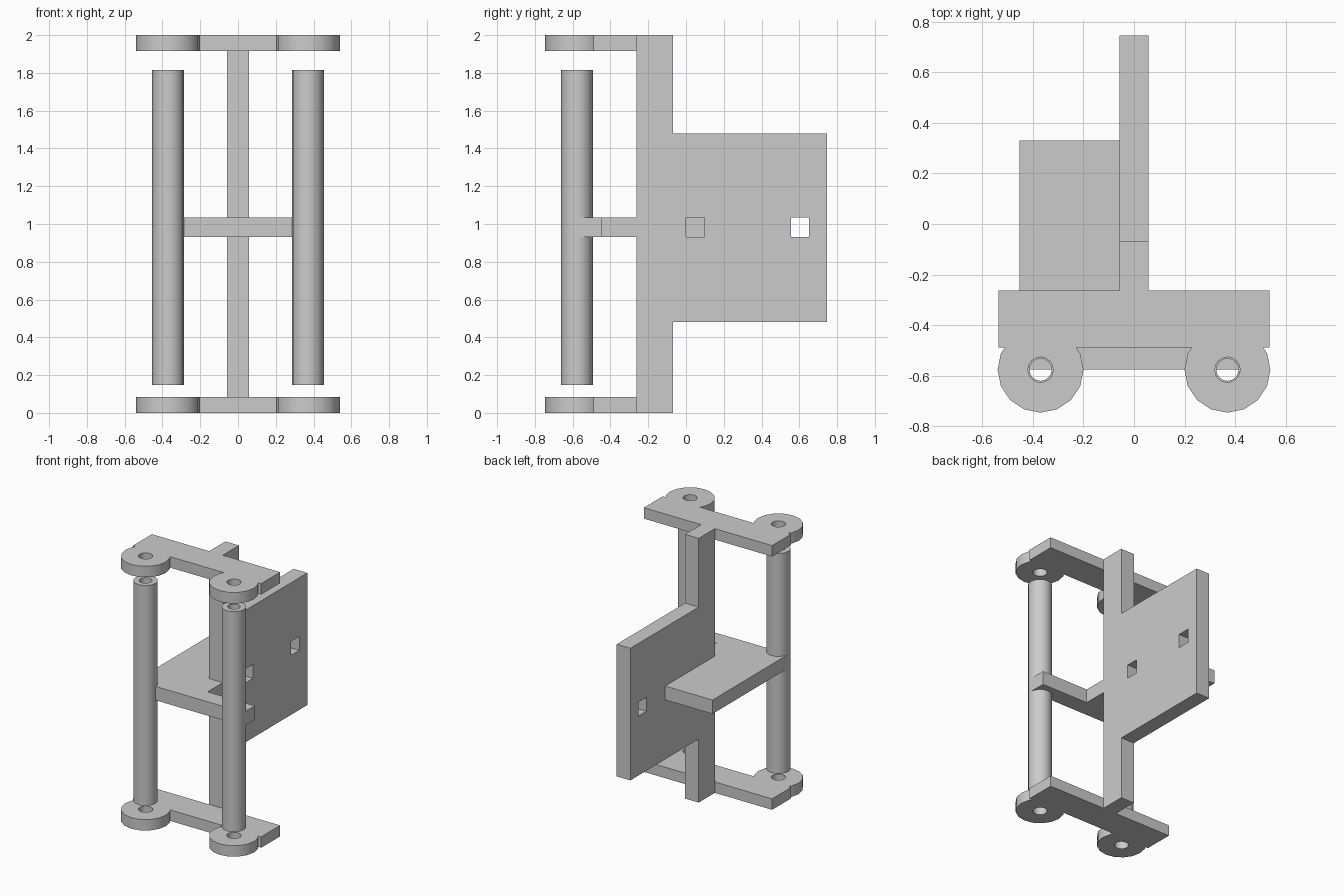
import bpy, bmesh, math
from mathutils import Matrix

if "Cube" in bpy.data.objects:
    bpy.data.objects.remove(bpy.data.objects["Cube"], do_unlink=True)

grey = bpy.data.materials.new("light_grey")
grey.use_nodes = True
COLOUR = (0.6, 0.6, 0.6, 1)
grey.diffuse_color = COLOUR
grey.node_tree.nodes["Principled BSDF"].inputs["Base Color"].default_value = COLOUR

T = 0.057                  # half thickness of the upright panel
TUBE_X, TUBE_Y = 0.37, -0.577
SHELF = (0.93, 1.035)      # bottom and top of the shelf
BACK = -0.263              # front face of the panel


def make(name, bm):
    bmesh.ops.recalc_face_normals(bm, faces=bm.faces)
    mesh = bpy.data.meshes.new(name)
    bm.to_mesh(mesh)
    bm.free()
    mesh.materials.append(grey)
    obj = bpy.data.objects.new(name, mesh)
    bpy.context.collection.objects.link(obj)
    return obj


def prism(name, points, lift):
    """Extrude a closed outline of 3D points along the lift vector."""
    bm = bmesh.new()
    face = bm.faces.new([bm.verts.new(p) for p in points])
    ext = bmesh.ops.extrude_face_region(bm, geom=[face])["geom"]
    bmesh.ops.translate(bm, vec=lift, verts=[v for v in ext if isinstance(v, bmesh.types.BMVert)])
    return make(name, bm)


def cylinder(name, x, radius, z0, z1):
    bm = bmesh.new()
    bmesh.ops.create_cone(bm, cap_ends=True, segments=16, radius1=radius, radius2=radius,
                          depth=z1 - z0, matrix=Matrix.Translation((x, TUBE_Y, (z0 + z1) / 2)))
    return make(name, bm)


def combine(obj, tool, operation):
    mod = obj.modifiers.new("cut", 'BOOLEAN')
    mod.operation, mod.solver, mod.object = operation, 'EXACT', tool
    bpy.context.view_layer.objects.active = obj
    bpy.ops.object.modifier_apply(modifier=mod.name)
    bpy.data.objects.remove(tool, do_unlink=True)


def smooth(obj):
    bpy.ops.object.select_all(action='DESELECT')
    obj.select_set(True)
    bpy.context.view_layer.objects.active = obj
    bpy.ops.object.shade_smooth_by_angle(angle=math.radians(30))


# Upright post and panel in one piece, with two square holes
outline = [(BACK, 0), (-0.07, 0), (-0.07, 0.48), (0.747, 0.48),
           (0.747, 1.48), (-0.07, 1.48), (-0.07, 2), (BACK, 2)]
panel = prism("upright_panel", [(-T, y, z) for y, z in outline], (2 * T, 0, 0))
for y in (0, 0.555):
    square = [(y, SHELF[0]), (y + 0.097, SHELF[0]), (y + 0.097, SHELF[1]), (y, SHELF[1])]
    combine(panel, prism("hole_cutter", [(-0.2, a, b) for a, b in square], (0.4, 0, 0)), 'DIFFERENCE')

# Shelf with a crossbar that reaches both tubes
outline = [(-0.453, TUBE_Y), (0.453, TUBE_Y), (0.453, -0.445), (T, -0.445),
           (T, BACK), (-T, BACK), (-T, 0.33), (-0.453, 0.33)]
prism("shelf", [(x, y, SHELF[0]) for x, y in outline], (0, 0, SHELF[1] - SHELF[0]))

# Top and bottom brackets with ring ends
for name, z0, z1 in (("bottom_bracket", 0, 0.083), ("top_bracket", 1.917, 2)):
    outline = [(-0.537, -0.49), (0.537, -0.49), (0.537, BACK), (-0.537, BACK)]
    bracket = prism(name, [(x, y, z0) for x, y in outline], (0, 0, z1 - z0))
    for side in (-1, 1):
        combine(bracket, cylinder("ring", side * TUBE_X, 0.17, z0, z1), 'UNION')
        combine(bracket, cylinder("bore", side * TUBE_X, 0.05, z0 - 0.1, z1 + 0.1), 'DIFFERENCE')
    smooth(bracket)

# Hollow vertical tubes
for name, side in (("right_tube", -1), ("left_tube", 1)):
    tube = cylinder(name, side * TUBE_X, 0.084, 0.147, 1.815)
    combine(tube, cylinder("bore", side * TUBE_X, 0.044, 0, 2), 'DIFFERENCE')
    smooth(tube)
